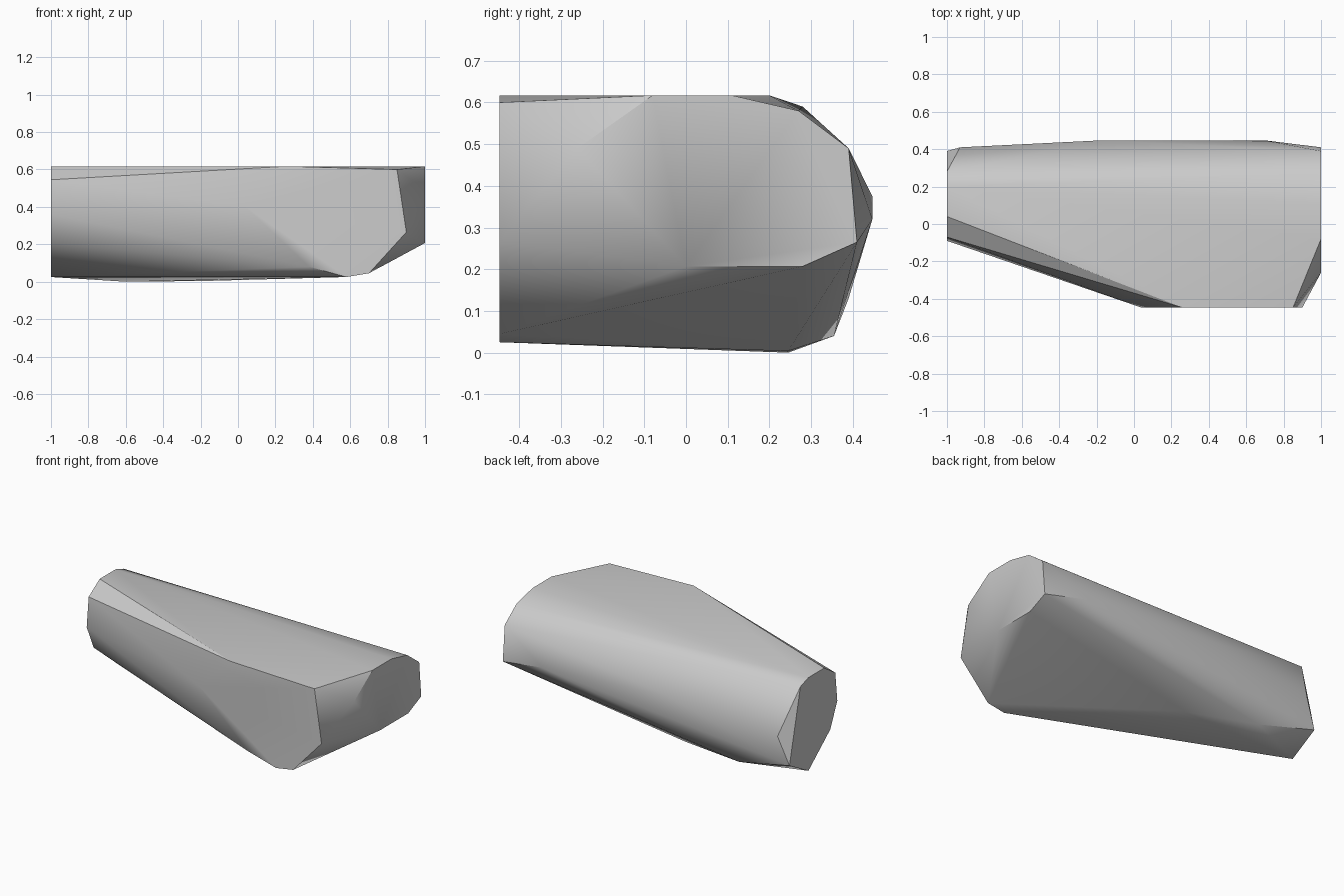
import bpy
import bmesh
import math

# Remove the default cube
default_cube = bpy.data.objects.get("Cube")
if default_cube:
    bpy.data.objects.remove(default_cube, do_unlink=True)


def make_material(name, color):
    material = bpy.data.materials.new(name)
    material.use_nodes = True
    material.diffuse_color = color
    material.node_tree.nodes["Principled BSDF"].inputs["Base Color"].default_value = color
    return material


def hull_object(name, points, material):
    """Wrap a faceted convex solid around the given section corners."""
    bm = bmesh.new()
    for point in points:
        bm.verts.new(point)
    result = bmesh.ops.convex_hull(bm, input=bm.verts[:])
    spare = {item for item in result["geom_interior"] + result["geom_unused"]
             if isinstance(item, bmesh.types.BMVert)}
    bmesh.ops.delete(bm, geom=list(spare), context="VERTS")
    # Merge the triangles of each flat facet
    bmesh.ops.dissolve_limit(bm, angle_limit=math.radians(0.5),
                             verts=bm.verts[:], edges=bm.edges[:])
    bmesh.ops.recalc_face_normals(bm, faces=bm.faces[:])
    mesh = bpy.data.meshes.new(name)
    bm.to_mesh(mesh)
    bm.free()
    mesh.materials.append(material)
    obj = bpy.data.objects.new(name, mesh)
    bpy.context.collection.objects.link(obj)
    return obj


# End sections as (y, z) corners
left_end = [(-.08, .617), (.11, .617), (.27, .58), (.39, .49), (.41, .265),
            (.28, .207), (0, .207), (-.26, .49), (-.17, .55)]
right_end = [(.04, .617), (.2, .617), (.28, .59), (.39, .13), (.2, .025),
             (-.02, .204), (-.09, .36), (-.07, .545)]

# Flat front facet as (x, z) corners
front_facet = [(.04, .4), (.38, .08), (.58, .025), (.7, .045),
               (.9, .265), (.85, .6), (.26, .617)]

# Bulging corners along the back and underside
back_corners = [(.7, .447, .32), (-.18, .447, .375), (-.93, .41, .305)]
underside_corners = [(-.62, .355, .04), (-.6, .245, 0), (-.17, .245, .004)]

corners = [(1, y, z) for y, z in left_end]
corners += [(-1, y, z) for y, z in right_end]
corners += [(x, -.447, z) for x, z in front_facet]
corners += back_corners + underside_corners

stone = make_material("plain grey", (.6, .6, .6, 1))
block = hull_object("faceted_block", corners, stone)

# Soften shallow edges, keep steep ones crisp
bpy.ops.object.select_all(action="DESELECT")
block.select_set(True)
bpy.context.view_layer.objects.active = block
bpy.ops.object.shade_smooth_by_angle(angle=math.radians(30))
